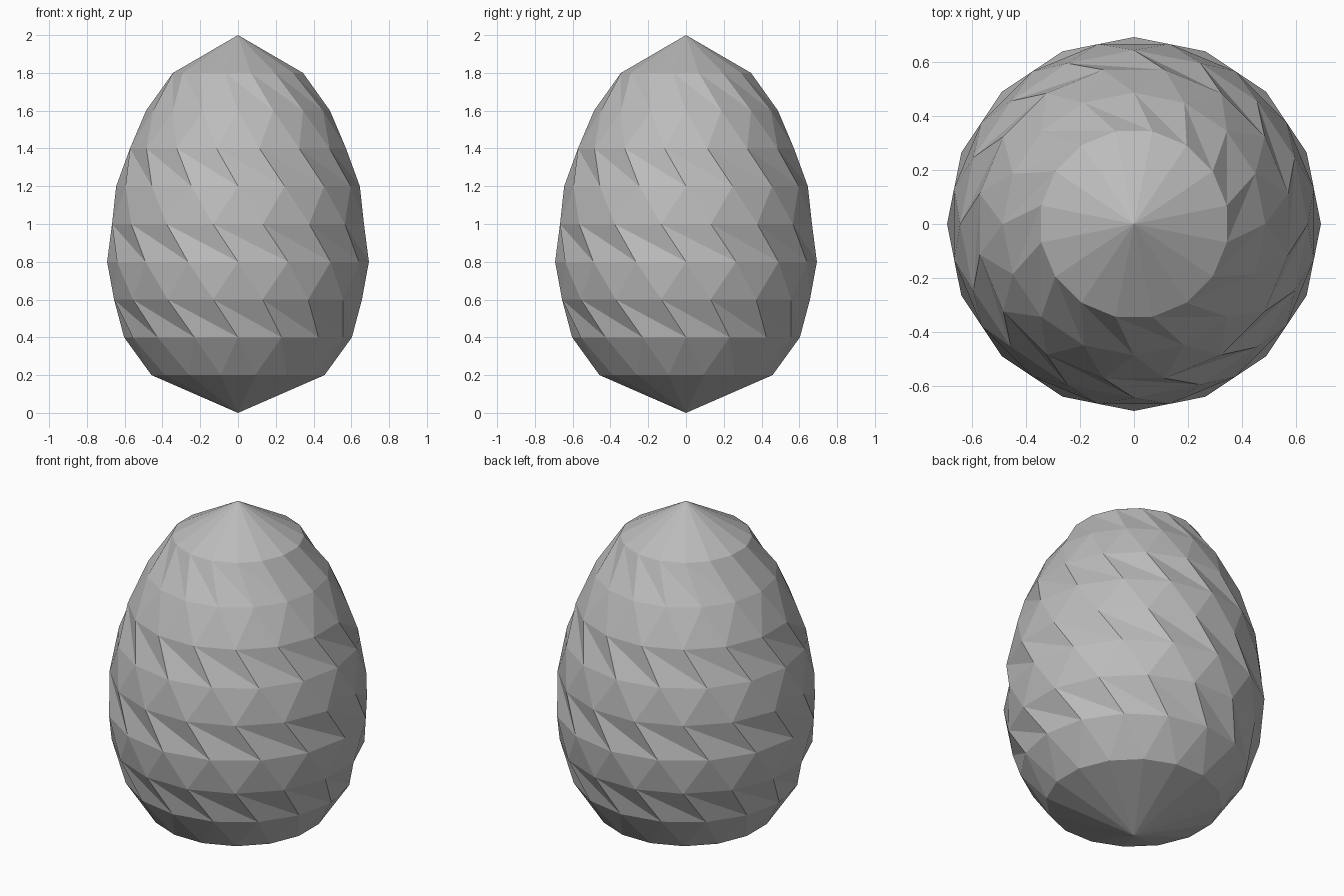
import bpy, bmesh, math

if "Cube" in bpy.data.objects:
    bpy.data.objects.remove(bpy.data.objects["Cube"])

N = 16          # sides of each ring
STEP = 0.2      # height between rings
# ring radii from bottom to top; every other ring is turned by half a side
RADII = [0.467, 0.603, 0.669, 0.693, 0.68, 0.645, 0.583, 0.487, 0.351]

grey = bpy.data.materials.new("stone grey")
grey.diffuse_color = (0.5, 0.5, 0.5, 1)
grey.use_nodes = True
grey.node_tree.nodes["Principled BSDF"].inputs["Base Color"].default_value = grey.diffuse_color

bm = bmesh.new()

# rings of the egg
rings = []
for k, r in enumerate(RADII):
    shift = -0.5 if k % 2 == 0 else 0.0
    angles = [math.tau * (i + shift) / N for i in range(N)]
    rings.append([bm.verts.new((r * math.cos(a), r * math.sin(a), STEP * (k + 1)))
                  for a in angles])

# faceted bands: plain triangles alternate with skewed, creased triangles
for k in range(len(rings) - 1):
    low, up = rings[k], rings[k + 1]
    for i in range(N):
        j = (i + 1) % N
        if k % 2 == 0:      # plain band
            bm.faces.new((low[i], low[j], up[i]))
            bm.faces.new((low[j], up[j], up[i]))
        else:               # skewed band with long valley edges
            bm.faces.new((low[i], low[j], up[i]))
            bm.faces.new((up[i], low[j], up[j]))

# pointed ends
bottom = bm.verts.new((0, 0, 0))
top = bm.verts.new((0, 0, 2))
for i in range(N):
    j = (i + 1) % N
    bm.faces.new((bottom, rings[0][j], rings[0][i]))
    bm.faces.new((top, rings[-1][i], rings[-1][j]))

mesh = bpy.data.meshes.new("egg")
bm.to_mesh(mesh)
bm.free()
mesh.materials.append(grey)
bpy.context.collection.objects.link(bpy.data.objects.new("egg", mesh))
